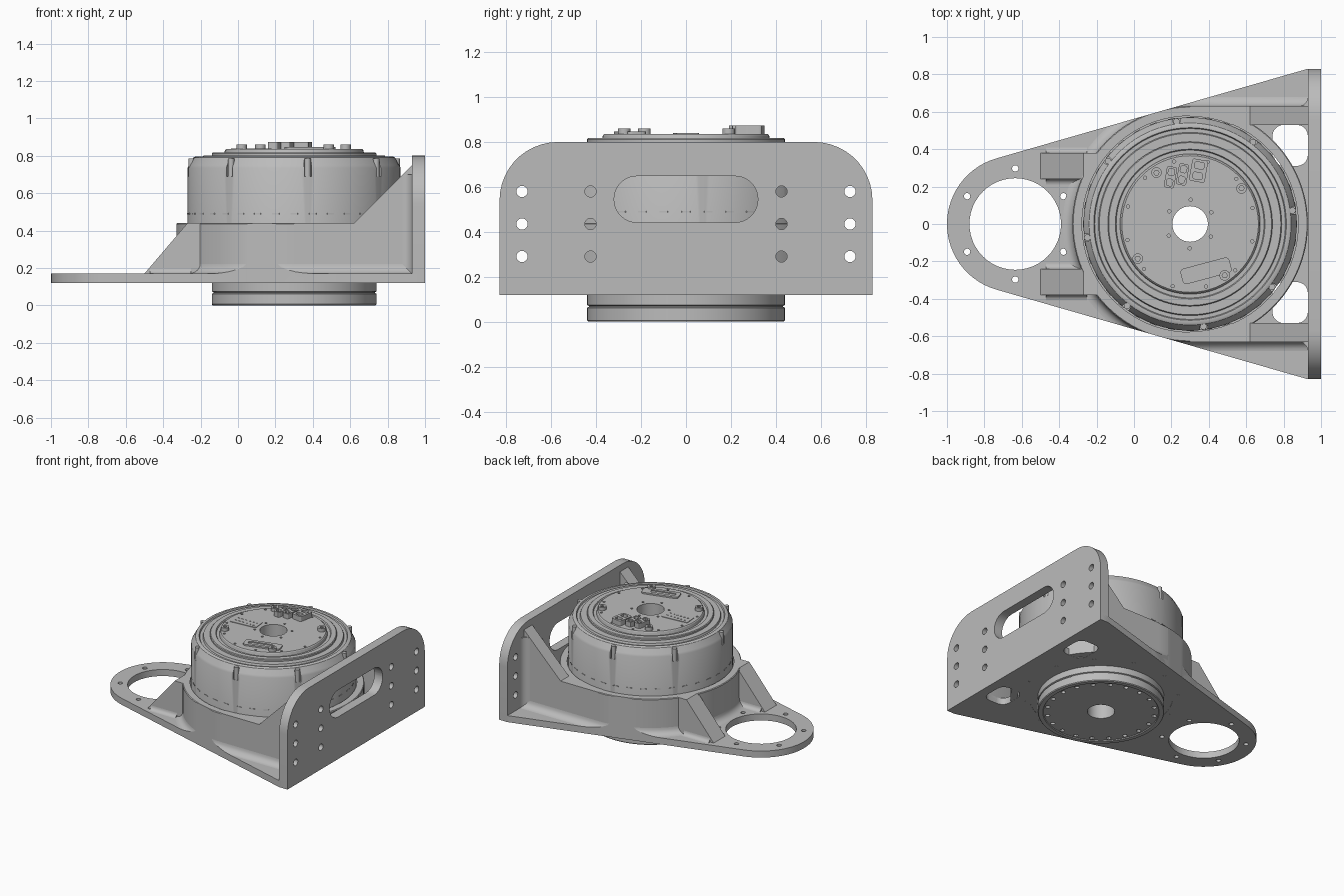
import bpy, bmesh
from math import sin, cos, pi, radians, atan2

cube = bpy.data.objects.get("Cube")
if cube:
    bpy.data.objects.remove(cube)

grey = bpy.data.materials.new("machined grey")
grey.use_nodes = True
grey.diffuse_color = (0.5, 0.5, 0.5, 1)
grey.node_tree.nodes["Principled BSDF"].inputs["Base Color"].default_value = (0.5, 0.5, 0.5, 1)

AXIS = (0.30, 0.0)       # actuator axis
EYE = (-0.635, 0.0)      # ring flange centre


def smooth(ob):
    bpy.ops.object.select_all(action='DESELECT')
    ob.select_set(True)
    bpy.context.view_layer.objects.active = ob
    bpy.ops.object.shade_smooth_by_angle(angle=radians(30))


def finish(name, bm):
    bmesh.ops.remove_doubles(bm, verts=bm.verts, dist=1e-5)
    bmesh.ops.recalc_face_normals(bm, faces=bm.faces)
    me = bpy.data.meshes.new(name)
    bm.to_mesh(me)
    bm.free()
    ob = bpy.data.objects.new(name, me)
    bpy.context.collection.objects.link(ob)
    me.materials.append(grey)
    smooth(ob)
    return ob


def add_prism(bm, pts, lo, hi, axis='z'):
    """Extrude a flat outline from lo to hi along an axis."""
    place = {'x': lambda a, b, c: (c, a, b),
             'y': lambda a, b, c: (a, c, b),
             'z': lambda a, b, c: (a, b, c)}[axis]
    bot = [bm.verts.new(place(a, b, lo)) for a, b in pts]
    top = [bm.verts.new(place(a, b, hi)) for a, b in pts]
    bm.faces.new(bot)
    bm.faces.new(top)
    for i in range(len(pts)):
        j = (i + 1) % len(pts)
        bm.faces.new((bot[i], bot[j], top[j], top[i]))


def prism(name, pts, lo, hi, axis='z'):
    bm = bmesh.new()
    add_prism(bm, pts, lo, hi, axis)
    return finish(name, bm)


def circle(c, r, n=32, start=0.0, sweep=2 * pi, closed=True):
    k = n if closed else n - 1
    return [(c[0] + r * cos(start + sweep * i / k), c[1] + r * sin(start + sweep * i / k)) for i in range(n)]


def rounded(cx, cy, w, h, r, rot=0.0, n=6):
    pts = []
    for q, (sx, sy) in enumerate(((1, 1), (-1, 1), (-1, -1), (1, -1))):
        pts += circle((sx * (w / 2 - r), sy * (h / 2 - r)), r, n, q * pi / 2, pi / 2, False)
    c, s = cos(rot), sin(rot)
    return [(cx + c * x - s * y, cy + s * x + c * y) for x, y in pts]


def lathe(name, prof, half=False, n=96):
    """Turn a closed (r, z) profile around the actuator axis."""
    bm = bmesh.new()
    vs = [bm.verts.new((r, 0, z)) for r, z in prof]
    es = [bm.edges.new(p) for p in zip(vs, vs[1:] + vs[:1])]
    bmesh.ops.spin(bm, geom=vs + es, cent=(0, 0, 0), axis=(0, 0, 1), angle=2 * pi, steps=n)
    bmesh.ops.remove_doubles(bm, verts=bm.verts, dist=1e-5)
    if half:
        bmesh.ops.bisect_plane(bm, geom=bm.verts[:] + bm.edges[:] + bm.faces[:], plane_co=(0.005, 0, 0),
                               plane_no=(1, 0, 0), clear_outer=True)
        bmesh.ops.holes_fill(bm, edges=[e for e in bm.edges if e.is_boundary])
    bmesh.ops.translate(bm, verts=bm.verts, vec=(*AXIS, 0))
    return finish(name, bm)


def cut(ob, outlines, lo, hi, axis='z', op='DIFFERENCE'):
    bm = bmesh.new()
    for pts in outlines:
        add_prism(bm, pts, lo, hi, axis)
    tool = finish("cutter", bm)
    mod = ob.modifiers.new("cut", 'BOOLEAN')
    mod.operation, mod.object, mod.solver = op, tool, 'EXACT'
    new = bpy.data.meshes.new_from_object(ob.evaluated_get(bpy.context.evaluated_depsgraph_get()))
    ob.modifiers.clear()
    ob.data = new
    bpy.data.objects.remove(tool)
    smooth(ob)


# Tapered outline: round end on the left, tangent sides to the mounting plate
tilt = atan2(0.5, 1.73)
outline = circle(EYE, 0.365, 28, pi / 2 + tilt, pi - 2 * tilt, False)
outline += [(0.93, -0.83), (0.98, -0.83), (0.98, 0.83), (0.93, 0.83)]

# Base flange with large eye, bolt holes and two windows
base = prism("base_flange", outline, 0.12, 0.17)
holes = [circle(EYE, 0.245, 48)]
holes += [circle(p, 0.017, 16) for p in circle(EYE, 0.297, 6, pi / 6)]
holes += [rounded(0.835, s * 0.42, 0.19, 0.22, 0.06) for s in (-1, 1)]
holes += [circle(AXIS, 0.5, 64)]
cut(base, holes, 0.05, 0.3)
cut(base, [circle(p, 0.014, 12) for p in circle(AXIS, 0.54, 12, pi / 12)], 0.05, 0.14)

# Cup around the actuator, trimmed by the flange outline
cup = lathe("cup", [(0.578, 0.121), (0.63, 0.121), (0.63, 0.435), (0.625, 0.44), (0.578, 0.44)])
cut(cup, [outline], 0.0, 1.0, op='INTERSECT')
fillet = [(0.05 - 0.05 * sin(a), 0.05 - 0.05 * cos(a)) for a in [i * pi / 10 for i in range(6)]]
foot = lathe("cup_foot_fillet", [(0.6, 0.13), (0.68, 0.13)] + [(0.63 + u, 0.17 + v) for u, v in fillet] +
             [(0.6, 0.22)], half=True)
cut(foot, [outline], 0.0, 1.0, op='INTERSECT')

for s, side in ((1, "left"), (-1, "right")):
    # Side wall rising to the mounting plate
    wall = [(0.3, 0.125), (0.95, 0.125), (0.95, 0.77), (0.62, 0.44), (0.3, 0.44)]
    w = prism(side + "_wall", wall, s * 0.53, s * 0.63, 'y')
    cut(w, [circle(AXIS, 0.575, 64)], 0.0, 1.0)
    # Fillets where the wall meets the flange and the mounting plate
    strip = [(s * 0.6, 0.13), (s * 0.68, 0.13)] + [(s * (0.63 + u), 0.17 + v) for u, v in fillet] + [(s * 0.6, 0.22)]
    f = prism(side + "_wall_foot_fillet", strip, 0.3, 0.94, 'x')
    cut(f, [outline], 0.0, 1.0, op='INTERSECT')
    corner = [(0.94, s * 0.62), (0.88, s * 0.62)] + [(0.93 - u, s * (0.63 + v)) for u, v in fillet]
    prism(side + "_plate_fillet", corner + [(0.94, s * 0.68)], 0.13, 0.7)
    # Sloping rib towards the eye
    rib = [(-0.5, 0.13), (-0.5, 0.17), (-0.27, 0.44), (-0.1, 0.44), (-0.1, 0.13)]
    r = prism(side + "_rib", rib, s * 0.24, s * 0.38, 'y')
    cut(r, [circle(AXIS, 0.6, 64)], 0.0, 1.0)
    for y, d, part in ((0.24, -1, "inner"), (0.38, 1, "outer")):
        edge = [(s * (y + d * u * 0.6), 0.17 + v * 0.6) for u, v in fillet]
        prism(side + "_rib_fillet_" + part, [(s * (y - d * 0.02), 0.16), (s * (y + d * 0.03), 0.16)] + edge +
              [(s * (y - d * 0.02), 0.2)], -0.47, -0.25, 'x')

# Upright mounting plate with slot and bolt holes
plate_pts = [(-0.83, 0.12), (0.83, 0.12)] + circle((0.57, 0.54), 0.26, 12, 0, pi / 2, False)
plate_pts += circle((-0.57, 0.54), 0.26, 12, pi / 2, pi / 2, False)
plate = prism("mounting_plate", plate_pts, 0.93, 1.0, 'x')
holes = [rounded(0, 0.545, 0.64, 0.206, 0.102, n=10)]
holes += [circle((y, z), 0.025, 20) for y in (-0.73, -0.425, 0.425, 0.73) for z in (0.29, 0.435, 0.58)]
cut(plate, holes, 0.9, 1.1, 'x')

# Actuator housing with a central bore
bore = 0.095
body = lathe("actuator_housing", [
    (bore, 0.006), (0.40, 0.006), (0.405, 0.0), (0.435, 0.0), (0.44, 0.006), (0.44, 0.062), (0.432, 0.066),
    (0.432, 0.07), (0.44, 0.074), (0.44, 0.121), (0.57, 0.121), (0.57, 0.735), (0.562, 0.75), (0.54, 0.79),
    (0.53, 0.795), (0.515, 0.795), (0.51, 0.785), (0.49, 0.785), (0.485, 0.8), (0.44, 0.8), (0.44, 0.812),
    (0.435, 0.817), (0.40, 0.817), (0.395, 0.808), (0.375, 0.808), (0.37, 0.83), (0.365, 0.835),
    (bore, 0.835)])
clips = [radians(7.5 + 45 * i) for i in range(8)]
cut(body, [rounded(AXIS[0] + 0.565 * cos(a), 0.565 * sin(a), 0.05, 0.04, 0.015, a) for a in clips], 0.69, 0.9)
cut(body, [circle(p, 0.016, 12) for p in circle(AXIS, 0.375, 20, 0.1)], -0.1, 0.03)
cut(body, [circle(p, 0.009, 10) for p in circle(AXIS, 0.345, 12, 0.25) + circle(AXIS, 0.13, 6, 0.5)], 0.825, 0.9)

# Rim bolts in the notches, and the seam of short raised ticks
bm = bmesh.new()
for a in clips:
    add_prism(bm, circle((AXIS[0] + 0.553 * cos(a), 0.553 * sin(a)), 0.017, 16), 0.68, 0.785)
finish("rim_bolts", bm)
bm = bmesh.new()
for i in range(36):
    t = 2 * pi * i / 36
    add_prism(bm, rounded(AXIS[0] + 0.57 * cos(t), 0.57 * sin(t), 0.005, 0.04, 0.002, t, 2), 0.487, 0.493)
finish("housing_seam_ticks", bm)

# Lid screws with sockets
spots = [(0.12, 0.275), (0.575, 0.19), (0.485, -0.275), (0.02, -0.185)]
bm = bmesh.new()
for p in spots:
    add_prism(bm, circle(p, 0.028, 20), 0.83, 0.86)
screws = finish("lid_screws", bm)
cut(screws, [circle(p, 0.014, 6) for p in spots], 0.848, 0.9)

# Connector sockets on the lid
t = radians(-10)
for i, (x, y, w, h) in enumerate(((0.195, 0.25, 0.055, 0.115), (0.26, 0.265, 0.055, 0.115),
                                  (0.345, 0.285, 0.085, 0.12))):
    block = prism("connector_%d" % (i + 1), rounded(x, y, w, h, 0.012, t, 4), 0.83, 0.873)
    cut(block, [rounded(x - k * sin(t), y + k * cos(t), w * 0.6, 0.036, 0.01, t, 4) for k in (-0.028, 0.028)], 0.845, 0.9)

# Long port cover
t = radians(15)
port = prism("port_cover", rounded(0.385, -0.25, 0.27, 0.085, 0.02, t), 0.83, 0.846)
cut(port, [rounded(0.37, -0.255, 0.18, 0.035, 0.012, t)], 0.838, 0.9)

# Thin vent plate with two rows of slits
vent = prism("vent_plate", rounded(0.07, 0.0, 0.21, 0.1, 0.012, radians(5)), 0.83, 0.839)
cut(vent, [rounded(-0.005 + 0.03 * i, y, 0.016, 0.008, 0.003, 0, 3) for i in range(6) for y in (-0.02, 0.02)], 0.836, 0.9)
